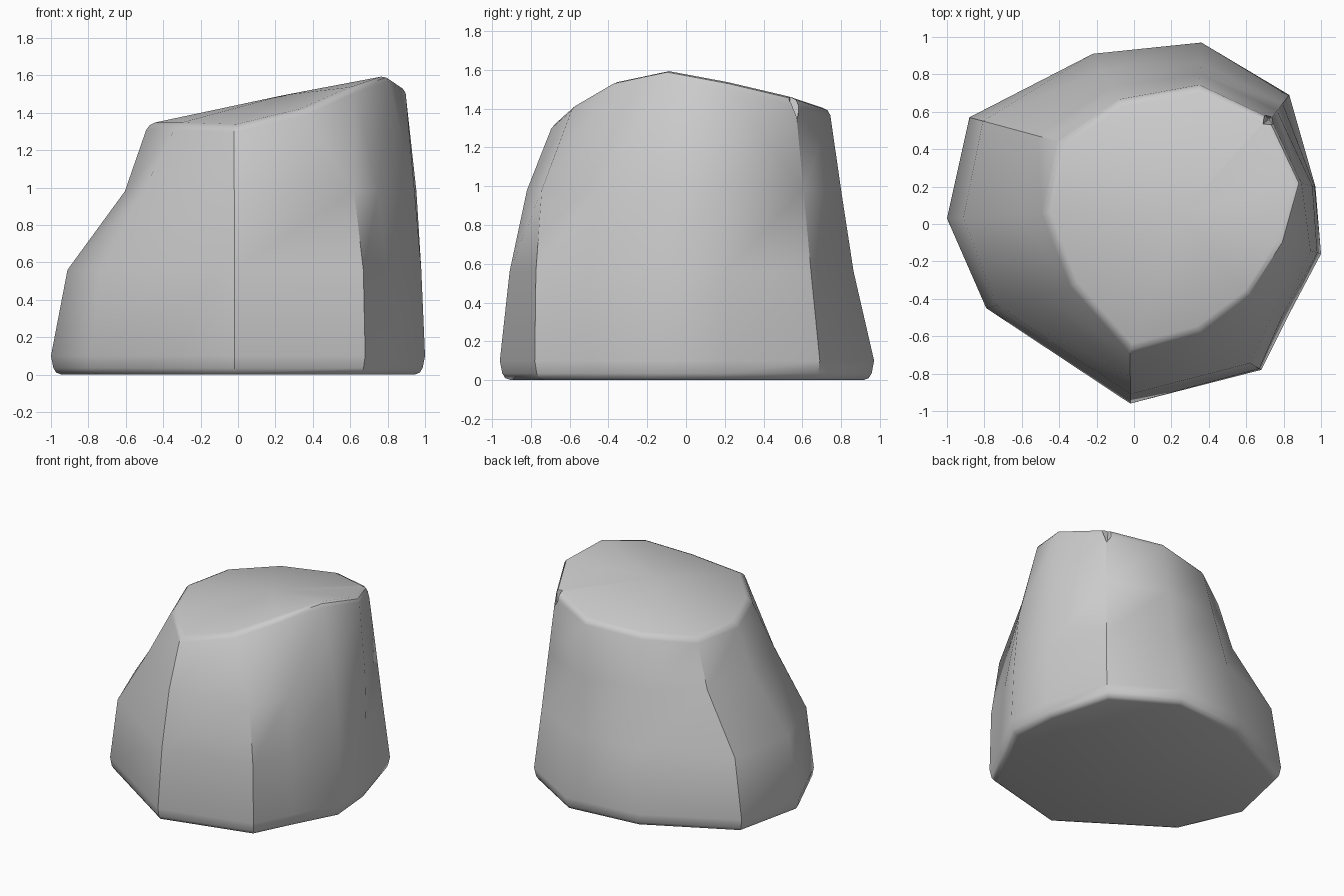
import bpy, bmesh, math
from mathutils import Vector

if "Cube" in bpy.data.objects:
    bpy.data.objects.remove(bpy.data.objects["Cube"])

# One row per corner of the rock: foot x,y | rim x,y,z | inward lean at low and high ring
corners = [
    (-1.00, 0.03, -0.48, 0.06, 1.34, 0.17, 0.76),
    (-0.79, -0.45, -0.33, -0.33, 1.34, 0.12, 0.62),
    (-0.02, -0.96, -0.02, -0.68, 1.33, 0.18, 0.50),
    (0.68, -0.78, 0.35, -0.58, 1.42, 0.03, 0.18),
    (0.82, -0.50, 0.62, -0.38, 1.54, 0.12, 0.35),
    (1.00, -0.16, 0.80, -0.10, 1.60, 0.10, 0.28),
    (0.97, 0.20, 0.89, 0.22, 1.54, 0.05, 0.20),
    (0.83, 0.69, 0.73, 0.56, 1.46, 0.35, 0.65),
    (0.36, 0.97, 0.35, 0.74, 1.40, 0.46, 0.74),
    (-0.22, 0.91, -0.08, 0.66, 1.37, 0.35, 0.70),
    (-0.88, 0.57, -0.40, 0.44, 1.34, 0.15, 0.76),
]


def ring_points(kind):
    pts = []
    for fx, fy, rx, ry, rz, low, high in corners:
        foot, rim = Vector((fx, fy, 0)), Vector((rx, ry, 0))
        lean, z = {"foot": (0, 0.1), "low": (low, 0.56),
                   "high": (high, 0.98), "rim": (1, rz)}[kind]
        p = foot.lerp(rim, lean)
        if kind == "base":
            p = foot
        pts.append((p.x, p.y, z))
    return pts


# Rock body: rings bridged from the foot up to the slanted rim
bm = bmesh.new()
base = [bm.verts.new((x * 0.98, y * 0.98, 0)) for x, y, z in ring_points("foot")]
rings = [base]
for kind in ("foot", "low", "high", "rim"):
    rings.append([bm.verts.new(p) for p in ring_points(kind)])
n = len(corners)
for a, b in zip(rings, rings[1:]):
    for i in range(n):
        j = (i + 1) % n
        bm.faces.new((a[i], a[j], b[j], b[i]))
bm.faces.new(base[::-1])

# Slanted top, fanned around a slightly raised middle
middle = bm.verts.new((0.25, 0.05, 1.495))
for i in range(n):
    bm.faces.new((rings[-1][i], rings[-1][(i + 1) % n], middle))
bmesh.ops.recalc_face_normals(bm, faces=bm.faces)

# Soften the worn foot and rim edges
edges = [e for e in bm.edges
         if any(e.verts[0] in r and e.verts[1] in r for r in (base, rings[-1]))]
bmesh.ops.bevel(bm, geom=edges, offset=0.035, segments=2, profile=0.5, affect='EDGES')
mesh = bpy.data.meshes.new("rock")
bm.to_mesh(mesh)
bm.free()
rock = bpy.data.objects.new("rock", mesh)
bpy.context.collection.objects.link(rock)

# Small chipped notch at the back right rim
bpy.ops.mesh.primitive_cone_add(vertices=4, radius1=0.005, radius2=0.06, depth=0.34,
                                location=(0.72, 0.56, 1.42),
                                rotation=(0, 0, math.radians(40)))
cutter = bpy.context.object
cutter.name = "notch_cutter"
cutter.hide_render = True
cutter.hide_set(True)
mod = rock.modifiers.new("notch", 'BOOLEAN')
mod.operation = 'DIFFERENCE'
mod.solver = 'EXACT'
mod.object = cutter

# Apply the notch, drop the cutter, then shade softly
bpy.context.view_layer.objects.active = rock
rock.select_set(True)
bpy.ops.object.modifier_apply(modifier="notch")
bpy.data.objects.remove(cutter, do_unlink=True)
bpy.ops.object.shade_smooth_by_angle(angle=math.radians(40))
